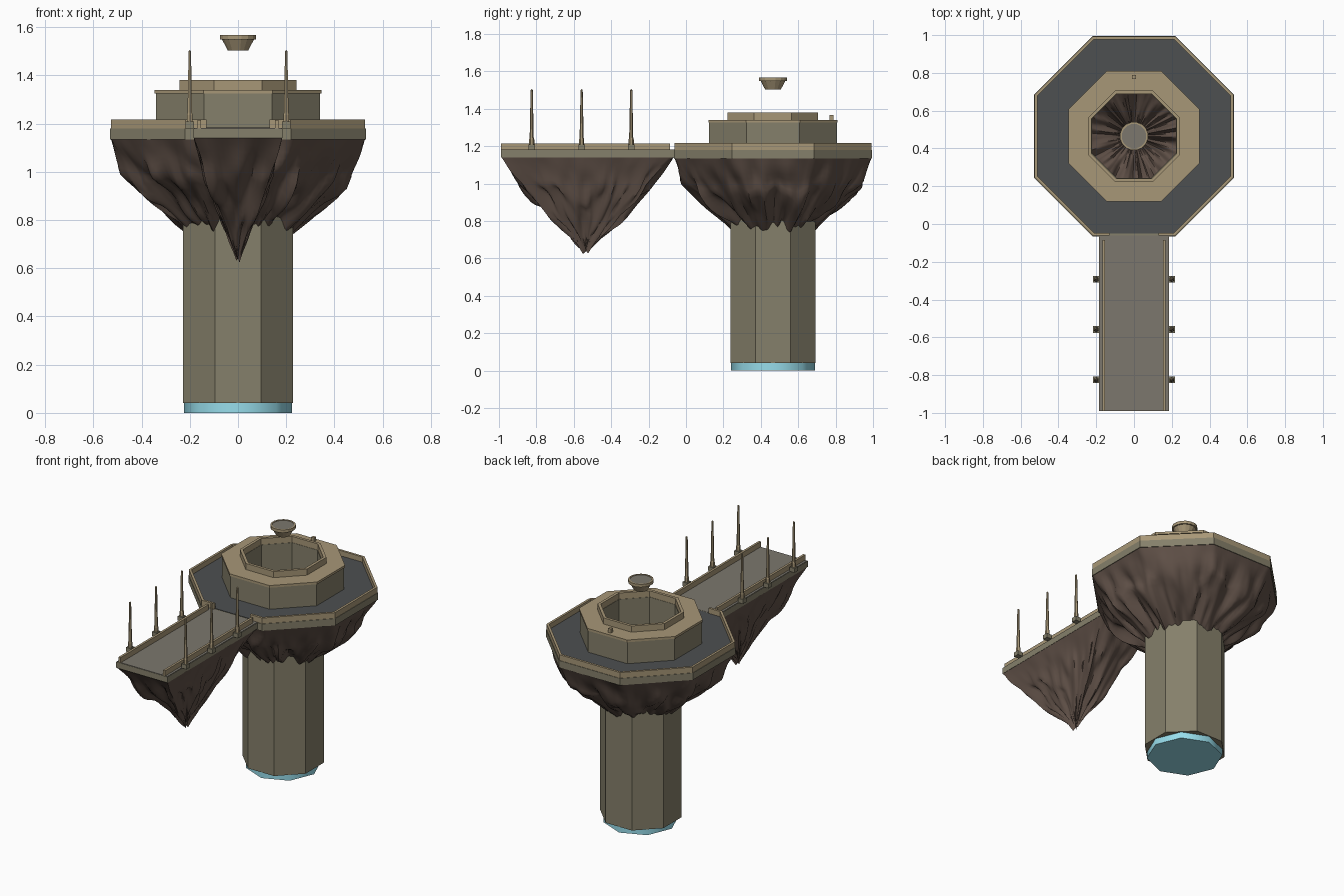
import bpy, bmesh, math
from mathutils import Vector, noise

if "Cube" in bpy.data.objects:
    bpy.data.objects.remove(bpy.data.objects["Cube"])

CY = 0.465            # tower centre on y
C8 = math.cos(math.pi / 8)


def mat(name, r, g, b):
    m = bpy.data.materials.new(name)
    m.diffuse_color = (r, g, b, 1)
    m.use_nodes = True
    m.node_tree.nodes["Principled BSDF"].inputs["Base Color"].default_value = m.diffuse_color
    return m


STONE = mat("stone", 0.235, 0.215, 0.145)
TAN = mat("tan_trim", 0.39, 0.31, 0.185)
DARK = mat("dark_floor", 0.075, 0.08, 0.082)
DECK = mat("deck", 0.2, 0.185, 0.155)
ROCK = mat("rock", 0.115, 0.08, 0.063)
CYAN = mat("cyan", 0.31, 0.72, 0.83)


def finish(name, bm, material):
    bmesh.ops.remove_doubles(bm, verts=bm.verts, dist=1e-5)
    bmesh.ops.recalc_face_normals(bm, faces=bm.faces)
    me = bpy.data.meshes.new(name)
    bm.to_mesh(me)
    bm.free()
    me.materials.append(material)
    ob = bpy.data.objects.new(name, me)
    bpy.context.collection.objects.link(ob)
    return ob


def smooth(ob, degrees):
    bpy.ops.object.select_all(action="DESELECT")
    ob.select_set(True)
    bpy.context.view_layer.objects.active = ob
    bpy.ops.object.shade_smooth_by_angle(angle=math.radians(degrees))


def lathe(name, profile, material, n=8, centre=(0, CY), turn=0.5, close=False):
    """Revolve (radius, z) points; for half-turned polygons the radius is the apothem."""
    bm = bmesh.new()
    k = 1 / math.cos(math.pi / n) if turn else 1
    rings = []
    for r, z in profile:
        angs = [(i + turn) * math.tau / n for i in range(n)]
        rings.append([bm.verts.new((centre[0] + r * k * math.cos(a),
                                    centre[1] + r * k * math.sin(a), z)) for a in angs])
    pairs = list(zip(rings, rings[1:])) + ([(rings[-1], rings[0])] if close else [])
    for a, b in pairs:
        for i in range(n):
            j = (i + 1) % n
            bm.faces.new((a[i], a[j], b[j], b[i]))
    return finish(name, bm, material)


def ring(name, outer, inner, z0, z1, material):
    return lathe(name, [(outer, z0), (outer, z1), (inner, z1), (inner, z0)], material, close=True)


def prism(name, pts, z0, z1, material):
    bm = bmesh.new()
    f = bm.faces.new([bm.verts.new((x, y, z0)) for x, y in pts])
    top = bmesh.ops.extrude_face_region(bm, geom=[f])["geom"]
    bmesh.ops.translate(bm, vec=(0, 0, z1 - z0),
                        verts=[v for v in top if isinstance(v, bmesh.types.BMVert)])
    return finish(name, bm, material)


def box(name, x0, x1, y0, y1, z0, z1, material):
    return prism(name, [(x0, y0), (x1, y0), (x1, y1), (x0, y1)], z0, z1, material)


def octagon(a):
    return [(a / C8 * math.cos(t), CY + a / C8 * math.sin(t))
            for t in (math.radians(-67.5 + 45 * i) for i in range(8))]


def rock(name, corners, centre, profile, per_unit, seed, rough):
    """Hanging rock: an outline shrinking down a (scale, z) profile, with vertical folds."""
    outline = []
    for i, p in enumerate(corners):
        a, b = Vector(p), Vector(corners[(i + 1) % len(corners)])
        steps = max(4, round((b - a).length * per_unit))
        outline += [a.lerp(b, s / steps) for s in range(steps)]
    c = Vector(centre)
    rows = 24
    bm = bmesh.new()
    rings = []
    for k in range(rows + 1):
        u = k / rows
        t = u * (len(profile) - 1)
        i = min(int(t), len(profile) - 2)
        s = profile[i][0] + (profile[i + 1][0] - profile[i][0]) * (t - i)
        z = profile[i][1] + (profile[i + 1][1] - profile[i][1]) * (t - i)
        loop = []
        for p in outline:
            d = p - c
            q = Vector((d.x * 10 + seed, d.y * 10, z * 5))
            fold = noise.noise(q) + 0.45 * noise.noise(q * 2.1)
            w = d * s * (1 + rough * min(1, u * 4) * fold)
            dz = 0.05 * min(1, u * 3) * noise.noise(q * 1.4 + Vector((9, 4, 2))) if k < rows else 0
            loop.append(bm.verts.new((c.x + w.x, c.y + w.y, min(z + dz, profile[0][1]))))
        rings.append(loop)
    n = len(outline)
    for a, b in zip(rings, rings[1:]):
        for i in range(n):
            j = (i + 1) % n
            bm.faces.new((a[i], a[j], b[j], b[i]))
    smooth(finish(name, bm, ROCK), 60)


# Column: hollow shaft rising through the platform, with the glowing base
lathe("column", [(0, 0.04), (0.228, 0.04), (0.228, 1.34), (0.222, 1.34), (0.222, 0.7)], STONE)
smooth(lathe("base_disc", [(0, 0), (0.224, 0), (0.224, 0.041), (0, 0.041)], CYAN, turn=0), 50)

# Platform slab, floor and parapet with an opening at the bridge
ring("platform_slab", 0.53, 0.227, 1.135, 1.18, STONE)
ring("platform_floor", 0.516, 0.33, 1.178, 1.183, DARK)
GAP = 0.13


def parapet_line(a):
    return [(GAP, CY - a)] + octagon(a) + [(-GAP, CY - a)]


prism("platform_parapet", parapet_line(0.527) + parapet_line(0.512)[::-1], 1.18, 1.217, TAN)

# Upper ring building
ring("upper_wall", 0.341, 0.227, 1.18, 1.325, STONE)
ring("upper_roof", 0.346, 0.227, 1.325, 1.34, TAN)
ring("upper_parapet", 0.242, 0.224, 1.338, 1.38, TAN)
box("roof_peg", -0.01, 0.01, 0.768, 0.788, 1.34, 1.367, TAN)

# Floating bowl
lathe("floating_bowl", [(0, 1.503), (0.042, 1.503), (0.066, 1.548), (0, 1.548)], TAN, n=16)
lathe("bowl_rim", [(0.074, 1.548), (0.074, 1.567), (0.064, 1.567), (0.064, 1.548)],
      TAN, n=16, close=True)
lathe("bowl_top", [(0, 1.564), (0.066, 1.564), (0.066, 1.55)], DECK, n=16)

# Bridge deck, rails and lamp spikes
box("bridge_slab", -0.185, 0.185, -0.99, -0.06, 1.14, 1.178, STONE)
box("bridge_deck", -0.183, 0.183, -0.988, -0.06, 1.176, 1.181, DECK)
for s, side in ((-1, "left"), (1, "right")):
    xs = sorted((s * 0.153, s * 0.168))
    box(f"bridge_rail_{side}", *xs, -0.99, -0.085, 1.18, 1.215, TAN)
    for i, y in enumerate((-0.825, -0.558, -0.293)):
        x = s * 0.2
        box(f"spike_base_{side}_{i}", x - 0.018, x + 0.018, y - 0.018, y + 0.018, 1.18, 1.208, STONE)
        lathe(f"spike_{side}_{i}",
              [(0, 1.2), (0.012, 1.2), (0.012, 1.235), (0.0095, 1.245), (0.005, 1.5), (0, 1.505)],
              TAN, n=6, centre=(x, y))

# Hanging rock under the platform and under the bridge
rock("platform_rock", octagon(0.527), (0, CY),
     [(1, 1.137), (0.91, 1.04), (0.82, 0.96), (0.65, 0.88), (0.49, 0.81), (0.33, 0.74),
      (0.15, 0.67), (0, 0.6)], 44, 3.0, 0.12)
rock("bridge_rock", [(-0.184, -0.988), (0.184, -0.988), (0.184, -0.065), (-0.184, -0.065)],
     (0, -0.535),
     [(1, 1.142), (0.83, 1.05), (0.71, 0.98), (0.55, 0.90), (0.39, 0.82), (0.25, 0.76),
      (0.12, 0.70), (0, 0.64)], 44, 11.0, 0.16)
